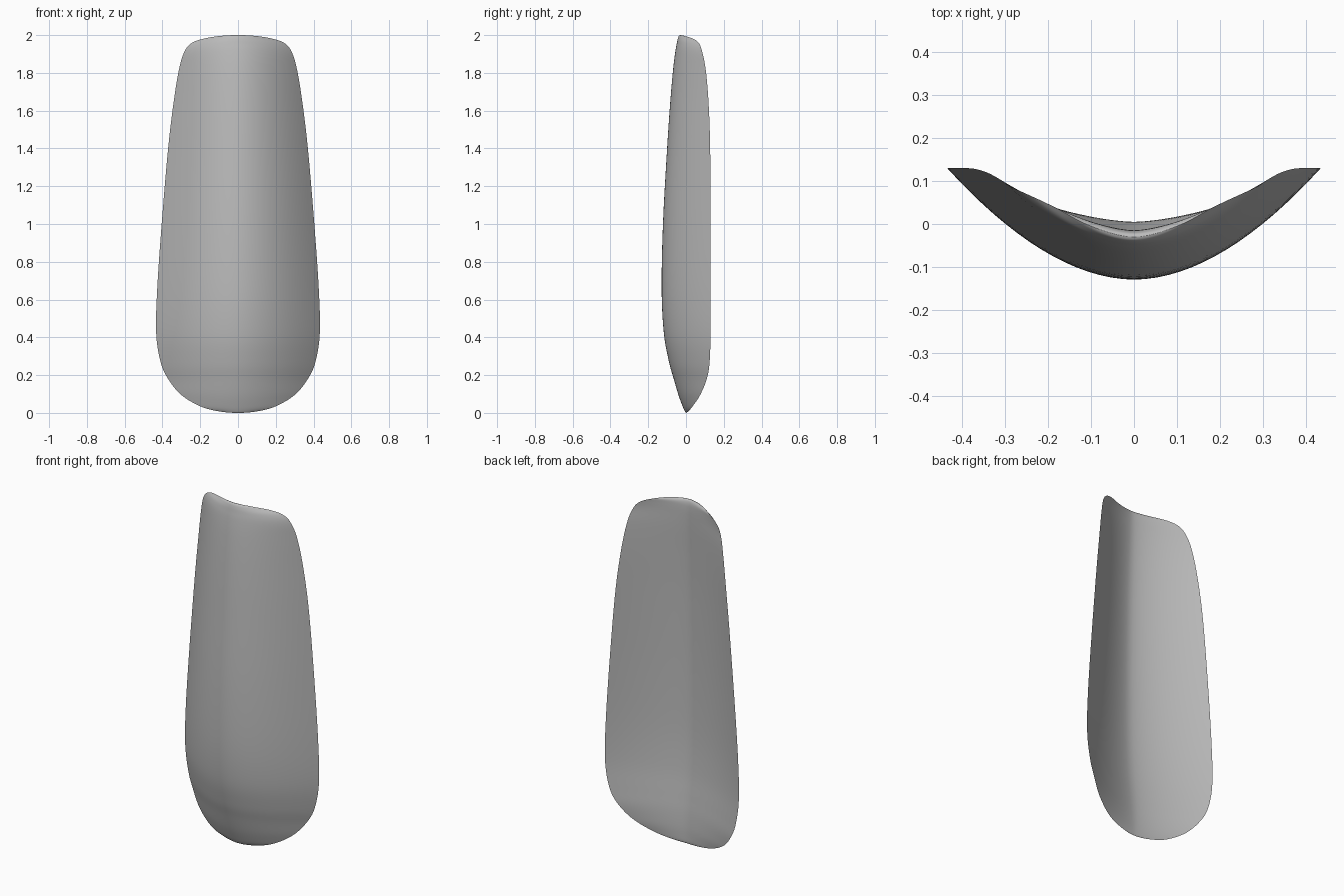
import bpy
import bmesh

default_cube = bpy.data.objects.get("Cube")
if default_cube:
    bpy.data.objects.remove(default_cube, do_unlink=True)

# Cross-sections from bottom to top:
# height, half width, rim depth, front centre depth, back centre depth
SECTIONS = [
    (0, 0, 0, 0, 0),
    (.008, .1, .012, -.006, .004),
    (.035, .2, .035, -.018, .005),
    (.095, .3, .075, -.04, .004),
    (.18, .37, .11, -.065, -.002),
    (.27, .41, .125, -.09, -.012),
    (.42, .433, .13, -.117, -.028),
    (.65, .428, .13, -.129, -.04),
    (1, .404, .13, -.122, -.042),
    (1.4, .37, .128, -.1, -.035),
    (1.65, .34, .119, -.083, -.026),
    (1.82, .312, .104, -.068, -.018),
    (1.91, .285, .086, -.057, -.015),
    (1.955, .25, .07, -.049, -.015),
    (1.979, .19, .042, -.044, -.017),
    (1.995, .1, -.005, -.038, -.022),
    (2, 0, -.03, -.03, -.03),
]
STEPS = 5        # rows between neighbouring sections
HALF_COLUMNS = 16


def mirrored(section):
    """Reflect a section across an end pole so the tip stays round."""
    height, width, *depths = section
    return (height, -width, *depths)


def spline(a, b, c, d, t):
    """Smooth interpolation from b to c."""
    return tuple(
        q + t / 2 * (r - p + t * (2 * p - 5 * q + 4 * r - s + t * (3 * (q - r) + s - p)))
        for p, q, r, s in zip(a, b, c, d))


def smooth_rows():
    keys = [mirrored(SECTIONS[1]), *SECTIONS, mirrored(SECTIONS[-2])]
    rows = []
    for i in range(len(SECTIONS) - 1):
        rows += [spline(*keys[i:i + 4], k / STEPS) for k in range(STEPS)]
    return rows + [SECTIONS[-1]]


def add_sheet(bm, rows, front):
    """Add the convex front or the hollow back of the shell."""
    power = 1.9 if front else 1.55
    grid = []
    for height, width, rim, front_y, back_y in rows:
        centre = front_y if front else back_y
        line = []
        for j in range(-HALF_COLUMNS, HALF_COLUMNS + 1):
            u = j / HALF_COLUMNS
            y = centre + (rim - centre) * abs(u) ** power
            line.append(bm.verts.new((u * width, y, height)))
        grid.append(line)
    for low, high in zip(grid, grid[1:]):
        for j in range(2 * HALF_COLUMNS):
            quad = [low[j], low[j + 1], high[j + 1], high[j]]
            bm.faces.new(quad if front else quad[::-1])


# Curved shell with a sharp shared rim
bm = bmesh.new()
profile_rows = smooth_rows()
for is_front in (True, False):
    add_sheet(bm, profile_rows, is_front)
bmesh.ops.remove_doubles(bm, verts=bm.verts, dist=.0002)
bmesh.ops.recalc_face_normals(bm, faces=bm.faces)
mesh = bpy.data.meshes.new("curved_shell")
bm.to_mesh(mesh)
bm.free()
shell = bpy.data.objects.new("curved_shell", mesh)
bpy.context.collection.objects.link(shell)

# Plain grey surface
grey = bpy.data.materials.new("plain_grey")
grey.use_nodes = True
colour = (.5, .5, .5, 1)
grey.diffuse_color = colour
grey.node_tree.nodes["Principled BSDF"].inputs["Base Color"].default_value = colour
mesh.materials.append(grey)

bpy.ops.object.select_all(action="DESELECT")
shell.select_set(True)
bpy.context.view_layer.objects.active = shell
bpy.ops.object.shade_smooth_by_angle(angle=.9)
